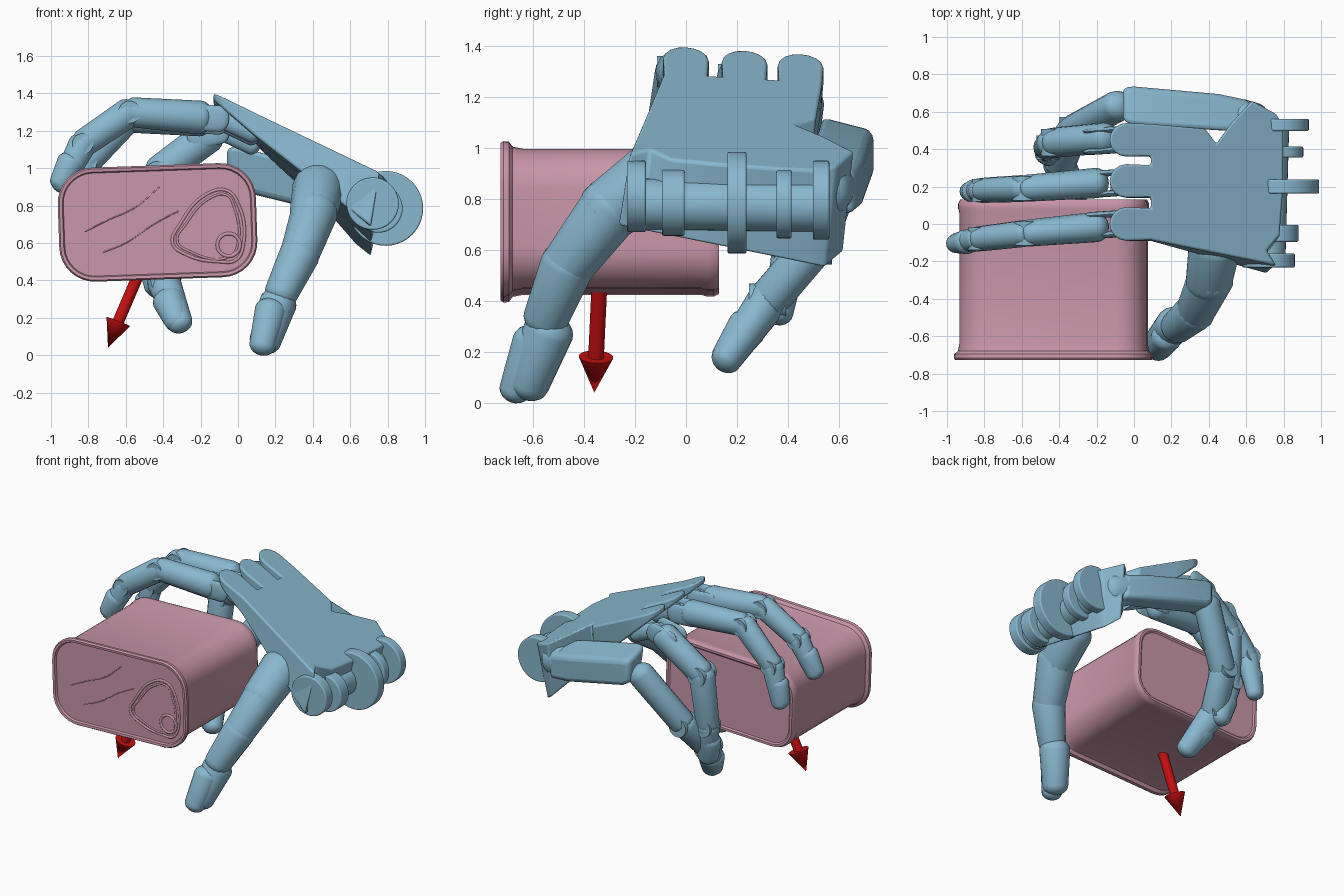
import bpy, bmesh
from math import sin, cos, pi, radians
from mathutils import Vector, Matrix

cube = bpy.data.objects.get("Cube")
if cube:
    bpy.data.objects.remove(cube, do_unlink=True)


def material(name, rgb):
    m = bpy.data.materials.new(name)
    m.use_nodes = True
    m.diffuse_color = (*rgb, 1)
    m.node_tree.nodes["Principled BSDF"].inputs["Base Color"].default_value = (*rgb, 1)
    return m


BLUE = material("steel_blue", (0.25, 0.475, 0.62))
PINK = material("dusty_pink", (0.59, 0.31, 0.4))
RED = material("arrow_red", (0.58, 0.005, 0.005))


def finish(name, bm, mat, angle=35, bevel=0):
    bmesh.ops.recalc_face_normals(bm, faces=bm.faces)
    mesh = bpy.data.meshes.new(name)
    bm.to_mesh(mesh)
    bm.free()
    mesh.materials.append(mat)
    ob = bpy.data.objects.new(name, mesh)
    bpy.context.collection.objects.link(ob)
    bpy.ops.object.select_all(action="DESELECT")
    ob.select_set(True)
    bpy.context.view_layer.objects.active = ob
    bpy.ops.object.shade_smooth_by_angle(angle=radians(angle))
    if bevel:
        mod = ob.modifiers.new("soft_edges", "BEVEL")
        mod.width, mod.segments, mod.limit_method = bevel, 3, "ANGLE"
    return ob


def loft(bm, rings):
    """Skin a list of equal point rings and cap both ends."""
    loops = [[bm.verts.new(p) for p in r] for r in rings]
    n = len(loops[0])
    for a, b in zip(loops, loops[1:]):
        for i in range(n):
            bm.faces.new((a[i], a[(i + 1) % n], b[(i + 1) % n], b[i]))
    bm.faces.new(loops[0][::-1])
    bm.faces.new(loops[-1])


def capsule(bm, a, b, ra, rb, flat=0.9, sides=16):
    """Tapered bar with domed ends, narrower across the finger."""
    a, b = Vector(a), Vector(b)
    axis = (b - a).normalized()
    side = (Vector((0, 1, 0)) - axis * axis.y).normalized()
    up = axis.cross(side)
    stations = []
    for k in range(6):
        t = pi / 2 * (1 - k / 5) * 0.93
        stations.append((a - axis * ra * 0.75 * sin(t), ra * cos(t)))
    for k in range(6):
        t = pi / 2 * k / 5 * 0.93
        stations.append((b + axis * rb * 0.75 * sin(t), rb * cos(t)))
    angles = [2 * pi * i / sides for i in range(sides)]
    loft(bm, [[c + side * r * flat * cos(q) + up * r * sin(q) for q in angles] for c, r in stations])


def cylinder(bm, a, b, ra, rb=None, sides=32):
    a, b = Vector(a), Vector(b)
    rot = (b - a).to_track_quat("Z", "Y").to_matrix().to_4x4()
    bmesh.ops.create_cone(bm, cap_ends=True, segments=sides, radius1=ra,
                          radius2=ra if rb is None else rb, depth=(b - a).length,
                          matrix=Matrix.Translation((a + b) / 2) @ rot)


def finger(name, points, radii):
    """Chain of phalanges with pinned joints and a fingertip shell."""
    pts = [Vector(p) for p in points]
    for i, (a, b) in enumerate(zip(pts, pts[1:])):
        bm = bmesh.new()
        last = i == len(pts) - 2
        capsule(bm, a.lerp(b, 0.03), b.lerp(a, 0.05), radii[i], radii[i + 1])
        if i:
            pin = Vector((0, radii[i] * 0.8, 0))
            cylinder(bm, a - pin, a + pin, radii[i] * 0.75, sides=20)
        if last:
            out = Vector((-0.012, -0.006, 0))
            capsule(bm, a.lerp(b, 0.45) + out, b.lerp(a, 0.1) + out, radii[i] * 0.98, radii[i + 1])
        finish(f"{name}_phalanx_{i + 1}", bm, BLUE)


# Palm: wedge plate with three rounded knuckle lobes and a raked, skewed wrist end
outline = [(0.76, -0.22), (0.71, -0.14), (0.78, -0.06), (0.8, 0.2), (0.8, 0.53), (0.76, 0.59), (0.63, 0.66),
           (0.52, 0.54), (0.44, 0.43), (0.38, 0.51), (0.15, 0.53)]
for cy in (0.45, 0.23, 0.0):
    outline += [(0.09, cy + 0.085)]
    outline += [(-0.04 - 0.09 * sin(pi * k / 8), cy + 0.09 * cos(pi * k / 8)) for k in range(9)]
    outline += [(0.09, cy - 0.085)]


def palm_top(x, y):
    return Vector((x, y, 1.335 - 0.49 * x - 0.06 * y))


def palm_bottom(x, y):
    x = min(x, 0.71)
    reach = max(x, 0) / 0.7
    return palm_top(x, y) - Vector((0, reach * 0.045, 0.09 + 0.4 * x + reach * 0.14 * (y - 0.25)))


bm = bmesh.new()
loft(bm, [[palm_bottom(x, y) for x, y in outline], [palm_top(x, y) for x, y in outline]])
finish("palm", bm, BLUE, bevel=0.012)

# Wrist hinge: large middle disc, shaft and fork prongs
bm = bmesh.new()
for x, y, z, r, w in ((0.79, 0.2, 0.785, 0.2, 0.075), (0.72, -0.195, 0.81, 0.14, 0.075),
                      (0.75, -0.05, 0.785, 0.13, 0.09), (0.77, 0.385, 0.78, 0.135, 0.06),
                      (0.78, 0.53, 0.795, 0.155, 0.065)):
    cylinder(bm, (x, y - w / 2, z), (x, y + w / 2, z), r, sides=40)
finish("wrist_discs", bm, BLUE, bevel=0.008)
bm = bmesh.new()
cylinder(bm, (0.71, -0.18, 0.78), (0.73, 0.53, 0.77), 0.1)
finish("wrist_shaft", bm, BLUE)

# Little finger metacarpal along the outer side of the palm, with its root knob
bm = bmesh.new()
rings = []
for x, y, z, h, w in ((0.62, 0.6, 0.83, 0.09, 0.06), (0.45, 0.62, 0.87, 0.1, 0.075),
                      (0.0, 0.655, 0.98, 0.1, 0.08), (-0.06, 0.66, 1.0, 0.085, 0.07)):
    rings.append([(x, y - w, z - h), (x, y + w, z - h), (x, y + w, z + h * 0.85), (x, y - w - 0.05, z + h * 1.4)])
loft(bm, rings)
finish("little_metacarpal", bm, BLUE, bevel=0.03)
bm = bmesh.new()
capsule(bm, (0.64, 0.55, 0.83), (0.57, 0.57, 0.85), 0.11, 0.11)
finish("metacarpal_knob", bm, BLUE)

# Fingers
finger("index_finger", [(-0.19, -0.015, 1.27), (-0.58, -0.05, 1.3), (-0.83, -0.08, 1.13), (-0.95, -0.1, 0.9)],
       (0.09, 0.08, 0.075, 0.058))
finger("middle_finger", [(-0.19, 0.22, 1.26), (-0.59, 0.19, 1.27), (-0.81, 0.18, 1.03), (-0.87, 0.18, 0.77)],
       (0.09, 0.08, 0.075, 0.058))
finger("ring_finger", [(-0.15, 0.46, 1.18), (-0.43, 0.435, 0.97), (-0.46, 0.41, 0.6), (-0.42, 0.36, 0.34)],
       (0.092, 0.09, 0.08, 0.065))
finger("little_finger", [(-0.08, 0.635, 0.96), (-0.33, 0.5, 0.61), (-0.4, 0.32, 0.4), (-0.305, 0.15, 0.16)],
       (0.092, 0.09, 0.09, 0.068))

# Knuckle forks: paired prongs and a pin under each palm lobe
bm = bmesh.new()
for y, z, ez in ((0.0, 1.265, 1.27), (0.22, 1.25, 1.255), (0.45, 1.2, 1.17)):
    for s in (-0.055, 0.055):
        capsule(bm, (-0.1, y + s, z), (-0.22, y + s - 0.008, ez), 0.07, 0.07, flat=0.25, sides=16)
    cylinder(bm, (-0.09, y - 0.055, z), (-0.09, y + 0.055, z), 0.035, sides=20)
    capsule(bm, (-0.09, y, z), (0.08, y, z - 0.07), 0.05, 0.06, flat=0.7)
finish("knuckle_forks", bm, BLUE)

# Thumb: ball joint, curved lower part and shelled tip
bm = bmesh.new()
capsule(bm, (0.43, -0.12, 0.89), (0.4, -0.31, 0.75), 0.14, 0.125, flat=1)
capsule(bm, (0.41, -0.29, 0.77), (0.33, -0.465, 0.54), 0.125, 0.105, flat=1)
capsule(bm, (0.33, -0.465, 0.54), (0.23, -0.55, 0.33), 0.108, 0.09, flat=1)
finish("thumb_base", bm, BLUE)
bm = bmesh.new()
capsule(bm, (0.215, -0.54, 0.28), (0.145, -0.62, 0.075), 0.1, 0.085, flat=1)
finish("thumb_tip", bm, BLUE)
bm = bmesh.new()
capsule(bm, (0.175, -0.605, 0.24), (0.13, -0.67, 0.052), 0.085, 0.07, flat=0.9)
finish("thumb_nail_shell", bm, BLUE)

# Can: rounded rectangle body with a front rim, tilted a little
TILT = Matrix.Rotation(radians(-2), 4, "Y")
CENTRE = Vector((-0.43, 0, 0.71))


def can_point(x, y, z):
    return CENTRE + TILT @ Vector((x, y, z))


def can_ring(y, inset, w=0.53, h=0.305, r=0.19):
    ring = []
    for i, (sx, sz) in enumerate(((1, 1), (-1, 1), (-1, -1), (1, -1))):
        for k in range(9):
            q = pi / 2 * (i + k / 8)
            ring.append(can_point(sx * (w - r) + (r - inset) * cos(q), y, sz * (h - r) + (r - inset) * sin(q)))
    return ring


bm = bmesh.new()
loft(bm, [can_ring(y, i) for y, i in ((-0.711, 0.06), (-0.711, 0.03), (-0.726, 0.024), (-0.728, 0.008),
                                      (-0.716, 0.0), (-0.695, 0.002), (-0.68, 0.022), (-0.64, 0.03), (0.06, 0.03),
                                      (0.08, 0.024), (0.11, 0.024), (0.13, 0.034), (0.13, 0.05), (0.122, 0.06),
                                      (0.122, 0.08))])
finish("can_body", bm, PINK, angle=28)


def bead(name, points, radius, closed):
    cu = bpy.data.curves.new(name, "CURVE")
    cu.dimensions, cu.bevel_depth, cu.bevel_resolution, cu.resolution_u = "3D", radius, 2, 8
    sp = cu.splines.new("BEZIER")
    sp.bezier_points.add(len(points) - 1)
    sp.use_cyclic_u = closed
    for bp, (x, z) in zip(sp.bezier_points, points):
        bp.co = (x, -0.709, z)
        bp.handle_left_type = bp.handle_right_type = "AUTO"
    cu.materials.append(PINK)
    bpy.context.collection.objects.link(bpy.data.objects.new(name, cu))


# Pull tab and embossed lid lines
bead("lid_tab_panel", [(-0.35, 0.6), (-0.31, 0.7), (-0.17, 0.86), (-0.06, 0.88), (0.0, 0.81), (0.03, 0.6),
                       (-0.01, 0.51), (-0.1, 0.5), (-0.28, 0.54)], 0.009, True)
bead("pull_tab", [(-0.325, 0.61), (-0.28, 0.7), (-0.15, 0.84), (-0.06, 0.855), (-0.02, 0.79), (0.0, 0.6),
                  (-0.04, 0.53), (-0.27, 0.56)], 0.007, True)
bead("pull_ring", [(-0.05 + 0.06 * cos(k * pi / 4), 0.59 + 0.06 * sin(k * pi / 4)) for k in range(8)], 0.01, True)
bead("lid_emboss_upper", [(-0.82, 0.66), (-0.7, 0.72), (-0.55, 0.79), (-0.42, 0.9)], 0.004, False)
bead("lid_emboss_lower", [(-0.72, 0.55), (-0.6, 0.6), (-0.45, 0.7), (-0.32, 0.77)], 0.004, False)

# Direction arrow under the can
bm = bmesh.new()
neck = (-0.64, -0.353, 0.18)
cylinder(bm, (-0.43, -0.33, 0.67), neck, 0.031, sides=24)
cylinder(bm, neck, (-0.695, -0.36, 0.04), 0.068, 0.0, sides=24)
finish("direction_arrow", bm, RED)
